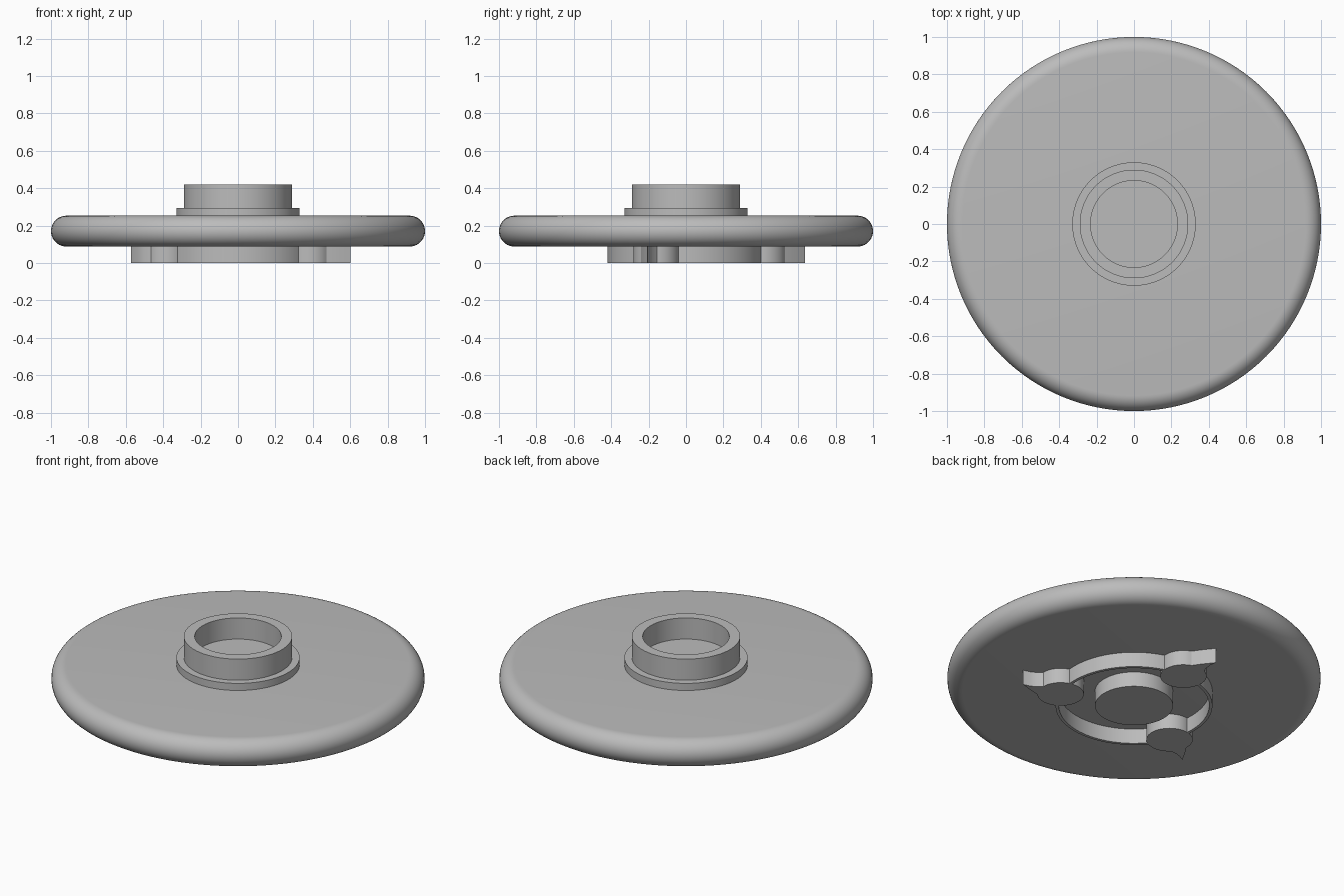
import bpy, bmesh
from math import sin, cos, pi, radians
from mathutils import Matrix

cube = bpy.data.objects.get("Cube")
if cube:
    bpy.data.objects.remove(cube)

GREY = (0.5, 0.5, 0.5, 1)
mat = bpy.data.materials.new("plain grey")
mat.use_nodes = True
mat.diffuse_color = GREY
mat.node_tree.nodes["Principled BSDF"].inputs["Base Color"].default_value = GREY

PLATE_BOTTOM, PLATE_TOP = 0.088, 0.253
SEGMENTS = 128


def finish(name, bm):
    bmesh.ops.remove_doubles(bm, verts=bm.verts, dist=1e-5)
    bmesh.ops.recalc_face_normals(bm, faces=bm.faces)
    mesh = bpy.data.meshes.new(name)
    bm.to_mesh(mesh)
    bm.free()
    mesh.materials.append(mat)
    mesh.shade_smooth()
    mesh.set_sharp_from_angle(angle=radians(30))
    obj = bpy.data.objects.new(name, mesh)
    bpy.context.collection.objects.link(obj)
    return obj


def lathe(name, profile, closed=False):
    """Spin an (r, z) profile around the z axis."""
    bm = bmesh.new()
    verts = [bm.verts.new((r, 0, z)) for r, z in profile]
    pairs = list(zip(verts, verts[1:]))
    if closed:
        pairs.append((verts[-1], verts[0]))
    edges = [bm.edges.new(p) for p in pairs]
    bmesh.ops.spin(bm, geom=verts + edges, cent=(0, 0, 0), axis=(0, 0, 1),
                   angle=2 * pi, steps=SEGMENTS, use_merge=True)
    return finish(name, bm)


def prism(name, outline, z0, z1, turn):
    """Extrude an (x, y) outline upwards, then turn it around the z axis."""
    bm = bmesh.new()
    face = bm.faces.new([bm.verts.new((x, y, z0)) for x, y in outline])
    top = bmesh.ops.extrude_face_region(bm, geom=[face], use_keep_orig=True)
    moved = [v for v in top["geom"] if isinstance(v, bmesh.types.BMVert)]
    bmesh.ops.translate(bm, verts=moved, vec=(0, 0, z1 - z0))
    bmesh.ops.rotate(bm, verts=bm.verts, cent=(0, 0, 0),
                     matrix=Matrix.Rotation(turn, 3, "Z"))
    return finish(name, bm)


# Round plate with a full half-round rim
rim = (PLATE_TOP - PLATE_BOTTOM) / 2
middle = PLATE_BOTTOM + rim
arc = [(1 - rim + rim * cos(a), middle + rim * sin(a))
       for a in (-pi / 2 + pi * i / 20 for i in range(21))]
lathe("plate", [(0, PLATE_BOTTOM)] + arc + [(0, PLATE_TOP)])

# Stepped flange and hollow collar on top
step = 0.295
lathe("collar", [(0, step), (0.232, step), (0.232, 0.42), (0.29, 0.42),
                 (0.29, step), (0.33, step), (0.33, 0.24), (0, 0.24)])

# Centre boss and thin ring underneath
foot = PLATE_BOTTOM + 0.01
lathe("centre_boss", [(0, 0), (0.209, 0), (0.209, foot), (0, foot)])
lathe("lower_ring", [(0.403, 0), (0.42, 0), (0.42, foot), (0.403, foot)], closed=True)

# Three round lugs on the ring, each with a curved thorn pointing outwards
start, end, count = radians(114), radians(431), 48
lug = [(0.124 * cos(a), 0.412 + 0.124 * sin(a))
       for a in (start + (end - start) * i / count for i in range(count + 1))]
thorn = [(0.02, 0.56), (-0.007, 0.596), (-0.039, 0.635), (-0.034, 0.595), (-0.037, 0.56)]
for name, degrees in (("back_lug", 0), ("left_lug", -112.5), ("right_lug", 112.5)):
    prism(name, lug + thorn, 0, foot, radians(degrees))
